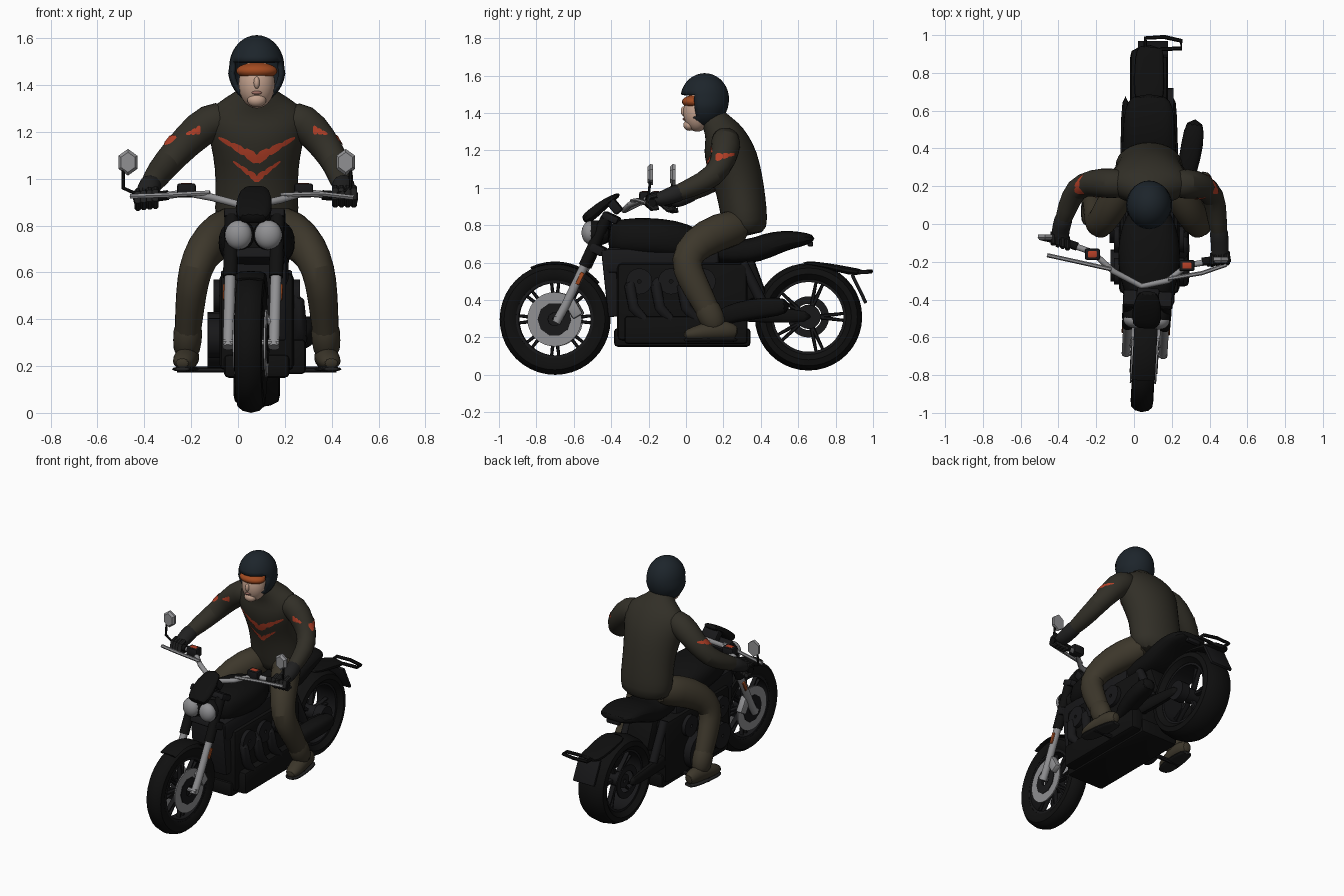
import bpy, bmesh, math
from mathutils import Vector, Matrix

if "Cube" in bpy.data.objects:
    bpy.data.objects.remove(bpy.data.objects["Cube"])

COLOURS = dict(black=(.005, .005, .005), dark_metal=(.009, .009, .010), silver=(.28, .28, .29), suit_olive=(.046, .038, .024),
               jacket=(.031, .028, .020), glove=(.015, .015, .015), helmet_blue=(.012, .018, .024),
               red_orange=(.45, .05, .02), lens_orange=(.36, .07, .015), skin=(.55, .36, .27), lips=(.35, .16, .13))
for name, c in COLOURS.items():
    bpy.data.materials.new(name).diffuse_color = (*c, 1)
BLACK, DARK, SILVER, SUIT, JACKET, GLOVE, HELMET, RED, ORANGE, SKIN, LIPS = [bpy.data.materials[n] for n in COLOURS]
CX, Z = .08, (0, 0, 1)

def finish(name, bm, mat, sub=0, angle=40):
    bmesh.ops.recalc_face_normals(bm, faces=bm.faces)
    me = bpy.data.meshes.new(name)
    bm.to_mesh(me)
    bm.free()
    me.materials.append(mat)
    ob = bpy.data.objects.new(name, me)
    bpy.context.collection.objects.link(ob)
    if sub:
        s = ob.modifiers.new("smooth", 'SUBSURF')
        s.levels = s.render_levels = sub
    bpy.ops.object.select_all(action='DESELECT')
    ob.select_set(True)
    bpy.context.view_layer.objects.active = ob
    bpy.ops.object.shade_smooth_by_angle(angle=math.radians(angle))
    return ob

def skin_rows(bm, rows, loop=False):
    n = len(rows[0])
    for r, s in list(zip(rows, rows[1:])) + ([(rows[-1], rows[0])] if loop else []):
        for i in range(n):
            bm.faces.new((r[i], r[(i+1) % n], s[(i+1) % n], s[i]))
    if not loop:
        bm.faces.new(rows[0])
        bm.faces.new(rows[-1])

def loft(name, secs, mat, n=12, power=2, sub=1, ref=(1, 0, 0)):
    """Superellipse sections (x, y, z, half width, half height) along a path."""
    bm, rows = bmesh.new(), []
    P = [Vector(s[:3]) for s in secs]
    f = lambda q: math.copysign(abs(q)**(2/power), q)
    for i, s in enumerate(secs):
        t = (P[min(i+1, len(P)-1)] - P[max(i-1, 0)]).normalized()
        u = Vector(ref)
        u = (u - t * u.dot(t)).normalized()
        v = t.cross(u)
        angles = [2*math.pi*(k+.5)/n for k in range(n)]
        rows.append([bm.verts.new(P[i] + u*s[3]*f(math.cos(a)) + v*s[4]*f(math.sin(a))) for a in angles])
    skin_rows(bm, rows)
    return finish(name, bm, mat, sub)

def tube(name, pts, r, mat, n=8, ref=(1, 0, 0)):
    return loft(name, [(*p, r, r) for p in pts], mat, n, sub=0, ref=ref)

def lathe(name, c, prof, mat, n=36, a0=0, a1=360):
    """Spin a closed (radius, x) profile about the x axis."""
    bm, full, rows = bmesh.new(), a1 - a0 == 360, []
    for i in range(n if full else n+1):
        a = math.radians(a0 + (a1-a0)*i/n)
        rows.append([bm.verts.new((c[0]+x, c[1]+r*math.cos(a), c[2]+r*math.sin(a))) for r, x in prof])
    skin_rows(bm, rows, full)
    return finish(name, bm, mat)

def ring(name, c, r0, r1, w, mat, n=36):
    return lathe(name, c, [(r0, -w), (r1, -w), (r1, w), (r0, w)], mat, n)

def box(name, c, size, mat, tilt=0, bevel=.01):
    bm = bmesh.new()
    M = Matrix.Translation(c) @ Matrix.Rotation(math.radians(tilt), 4, 'X') @ Matrix.Diagonal((*size, 1))
    bmesh.ops.create_cube(bm, size=1, matrix=M)
    bmesh.ops.bevel(bm, geom=bm.edges[:], offset=bevel, segments=2, affect='EDGES', profile=.5)
    return finish(name, bm, mat)

def ball(name, c, r, mat, cut=None):
    bm = bmesh.new()
    bmesh.ops.create_uvsphere(bm, u_segments=28, v_segments=18, radius=1)
    if cut:
        bmesh.ops.delete(bm, geom=[f for f in bm.faces if cut(f.calc_center_median())], context='FACES')
    bmesh.ops.transform(bm, matrix=Matrix.Translation(c) @ Matrix.Diagonal((*r, 1)), verts=bm.verts)
    return finish(name, bm, mat)

def wheel(label, c, R, hw, spokes):
    half = [(.70*R, .72*hw), (.80*R, hw), (.91*R, .93*hw), (.97*R, .6*hw), (R, 0)]
    lathe(label+"_tyre", c, half + [(r, -x) for r, x in half[-2::-1]], BLACK, 40)
    ring(label+"_rim", c, .65*R, .73*R, .7*hw, DARK)
    ring(label+"_hub", c, .012, .16*R, .75*hw, DARK, 20)
    for i in range(spokes * 2):
        a = 2*math.pi*(i//2)/spokes
        b = a + (.10 if i % 2 else -.10)
        p, q = [(c[0], c[1]+r*math.cos(t), c[2]+r*math.sin(t)) for r, t in ((.12*R, a), (.67*R, b))]
        loft(label+"_spoke", [(*p, .02, .012), (*q, .015, .008)], DARK, 6, sub=0)

# Front wheel, brakes, fork and lights
FW, RW = (CX, -.70, .297), (CX, .655, .31)
wheel("front", FW, .297, .06, 8)
lathe("front_fender", FW, [(.298, -.062), (.306, -.045), (.309, 0), (.306, .045), (.298, .062), (.294, .05), (.302, 0), (.294, -.05)],
      BLACK, 16, 40, 115)
for s in (-1, 1):
    x, disc = CX + s*.098, (CX + s*.066, FW[1], FW[2])
    ring("brake_disc", disc, .085, .145, .004, SILVER)
    ring("disc_carrier", disc, .035, .09, .008, DARK, 10)
    box("brake_caliper", (CX + s*.08, -.60, .36), (.045, .06, .11), SILVER, 30)
    tube("fork_lower", [(x, -.69, .28), (x, -.64, .37), (x, -.53, .60)], .024, SILVER, 12)
    tube("fork_upper", [(x, -.54, .58), (x, -.42, .84)], .031, BLACK, 12)
    box("fork_reflector", (x + s*.024, -.56, .515), (.012, .022, .07), ORANGE, -25, .004)
    ball("headlight", (CX + s*.064, -.51, .76), (.058, .045, .062), SILVER)
    loft("headlight_shell", [(CX + s*.064, -.535, .76, .067, .068), (CX + s*.06, -.47, .76, .068, .07),
                             (CX + s*.05, -.40, .76, .05, .06)], BLACK, 14)
box("lower_fork_clamp", (CX, -.47, .67), (.26, .08, .05), DARK, -25)
box("upper_fork_clamp", (CX, -.40, .84), (.26, .09, .04), DARK, -25)
tube("front_axle", [(CX-.12, -.69, .30), (CX+.12, -.69, .30)], .014, SILVER, ref=Z)
loft("flyscreen", [(CX, -.55, .82, .07, .03), (CX, -.50, .86, .08, .032), (CX, -.43, .92, .078, .026), (CX, -.35, .97, .05, .012)],
     BLACK, 12, 3)
box("instrument_panel", (CX, -.38, .90), (.12, .05, .08), DARK, 40)
turn = Matrix.Translation((CX, -.40, 0)) @ Matrix.Rotation(math.radians(-3.2), 4, 'Z') @ Matrix.Translation((-CX, .40, 0))
for ob in bpy.context.collection.objects:
    ob.data.transform(Matrix.Translation((-.008, 0, 0)) @ turn)

# Handlebar, levers, grips and mirrors
tube("handlebar", [(-.43, -.075, .91), (-.22, -.15, .94), (-.11, -.25, .92), (.04, -.33, .88),
                   (.18, -.30, .91), (.28, -.22, .94), (.50, -.18, .92)], .016, SILVER, 10, Z)
for s, grip, lever, pod, m in (
        (-1, [(-.44, -.07, .91), (-.30, -.12, .93)], [(-.46, -.165, .925), (-.3, -.20, .93), (-.12, -.24, .94)],
         (-.22, -.16, .95), (-.47, -.07, 1.07)),
        (1, [(.51, -.18, .92), (.36, -.20, .93)], [(.49, -.215, .92), (.36, -.26, .935), (.18, -.29, .93)],
         (.28, -.22, .95), (.46, -.19, 1.07))):
    tube("grip", grip, .022, BLACK, 10, Z)
    tube("lever", lever, .011, SILVER, 6, Z)
    box("switch_pod", pod, (.08, .06, .06), DARK)
    box("fluid_cap", (pod[0], pod[1], pod[2]+.025), (.05, .035, .015), RED, 0, .005)
    tube("mirror_stem", [(m[0]-s*.07, m[1]-.03, .92), (m[0]+s*.02, m[1]-.01, .96), (m[0]+s*.02, m[1], 1.05)], .008, BLACK, 6, (0, 1, 0))
    loft("mirror", [(*m[:1], m[1]+d, m[2], .046*k, .057*k) for d, k in ((.014, .96), (-.002, 1), (-.016, .75))], SILVER, 6, sub=0)

# Tank, seat, engine and frame
loft("fuel_tank", [(CX, -.42, .74, .09, .07), (CX, -.36, .735, .14, .10), (CX, -.22, .735, .17, .11),
                   (CX, -.06, .72, .165, .11), (CX, .05, .70, .12, .085), (CX, .12, .69, .08, .05)], BLACK, 16, 2.6)
loft("seat", [(CX, .05, .69, .10, .06), (CX, .18, .66, .13, .07), (CX, .34, .655, .145, .065), (CX, .43, .69, .145, .07),
              (CX, .53, .72, .14, .055), (CX, .61, .725, .13, .042), (CX, .69, .73, .10, .02)], BLACK, 14, 3)
box("radiator", (CX, -.40, .49), (.25, .07, .36), DARK, 6)
box("frame_spine", (CX, -.13, .61), (.27, .62, .14), DARK, 0, .03)
box("engine_block", (CX, -.02, .39), (.32, .70, .42), BLACK, 0, .03)
box("sump", (CX, -.02, .20), (.28, .73, .10), BLACK, 0, .02)
box("rear_subframe", (CX, .30, .50), (.18, .20, .22), BLACK, 20, .02)
for y in (-.25, -.08, .09):
    ring("cylinder_cover", (CX, y, .50), .01, .07, .185, DARK, 16)
ring("clutch_cover", (CX-.15, .02, .31), .01, .12, .06, DARK, 24)
ring("generator_cover", (CX-.15, -.22, .32), .01, .085, .055, DARK, 24)

# Exhaust
for y in (-.28, -.14, .0):
    tube("header_pipe", [(.20, y, .52), (.255, y-.02, .47), (.265, y, .36), (.26, y+.07, .28), (.25, .22, .26)], .03, DARK, 10, (0, 1, 0))
box("exhaust_collector", (.24, .0, .24), (.10, .66, .15), BLACK, 0, .02)
loft("muffler", [(.26, .16, .30, .035, .045), (.28, .28, .34, .055, .055), (.31, .42, .36, .062, .058), (.325, .56, .37, .05, .045)], BLACK, 12, 3)

# Rear wheel, swingarm and tail
wheel("rear", RW, .287, .10, 5)
ring("rear_brake_disc", (CX-.09, RW[1], RW[2]), .07, .11, .004, DARK)
ring("drive_housing", (CX+.10, RW[1], RW[2]), .01, .065, .03, DARK, 20)
for s in (-1, 1):
    x = CX + s*.125
    loft("swingarm", [(x, .22, .34, .03, .06), (x, .45, .32, .028, .045), (x, .69, .31, .022, .035)], BLACK, 8, 3)
    tube("shock", [(x, .30, .60), (x, .42, .36)], .028, DARK, 10)
    tube("footpeg", [(CX + s*.14, .12, .185), (CX + s*.34, .12, .185)], .014, DARK, 8, Z)
loft("tail_bracket", [(CX, .62, .60, .08, .012), (CX, .75, .585, .085, .016), (CX, .88, .552, .08, .024), (.09, .95, .55, .07, .014)], BLACK, 10, 3)
tube("tail_loop", [(.06, .90, .55), (.06, .985, .553), (.16, .99, .553), (.25, .97, .55), (.25, .93, .55), (.14, .925, .55)], .011, BLACK, 6, Z)
box("number_plate", (.10, .925, .46), (.16, .018, .17), DARK, 26, .004)
box("tail_light", (CX, .665, .70), (.10, .03, .03), DARK)

# Rider torso and head
torso = loft("jacket", [(CX, .32, .74, .16, .11), (CX, .315, .82, .185, .125), (CX, .30, .93, .18, .13),
                        (CX, .28, 1.04, .18, .135), (CX, .245, 1.15, .20, .145), (CX, .215, 1.24, .225, .13),
                        (CX, .195, 1.305, .205, .10), (CX, .155, 1.355, .09, .075), (CX, .13, 1.41, .065, .065)], JACKET, 16)
for name, c, r, mat in (("face", (.0, .06, 1.405), (.078, .075, .105), SKIN), ("nose", (0, -.012, 1.41), (.013, .016, .026), SKIN),
                        ("chin", (0, .018, 1.335), (.04, .032, .03), SKIN), ("lips", (0, -.006, 1.367), (.022, .012, .008), LIPS),
                        ("goggles", (0, .045, 1.46), (.088, .066, .036), ORANGE)):
    ball(name, (CX + c[0], *c[1:]), r, mat)
helmet = ball("helmet", (CX, .10, 1.475), (.118, .13, .138), HELMET,
              lambda p: (p.y < -.42 and p.z < .14) or p.z < -.93)
for v in helmet.data.vertices:
    if v.co.z < 1.475:
        v.co = ((v.co.x - CX)*1.05 + CX, v.co.y, 1.475 + (v.co.z - 1.475)*1.1)
helmet.modifiers.new("shell", 'SOLIDIFY').thickness = .018

# Arms and gloved hands
arms = []
for path, hand, along in (
        ([(-.02, .21, 1.265), (-.12, .215, 1.25), (-.22, .22, 1.16), (-.31, .195, 1.06), (-.355, .08, 1.0), (-.385, -.01, .955)],
         (-.39, -.055, .925), Vector((.93, -.33, .1))),
        ([(.19, .21, 1.265), (.28, .215, 1.25), (.36, .205, 1.16), (.425, .155, 1.06), (.44, .03, 1.0), (.455, -.09, .955)],
         (.455, -.15, .935), Vector((.98, .1, 0)))):
    arms.append(loft("sleeve", [(*p, r, r) for p, r in zip(path, (.07, .087, .075, .065, .055, .042))], JACKET, 12, ref=Z))
    e, h = Vector(path[-1]), Vector(hand)
    loft("glove", [(*e.lerp(Vector(path[-2]), .75), .056, .056), (*e, .05, .048), (*h, .05, .04),
                   (h.x, h.y-.045, h.z+.005, .044, .025)], GLOVE, 10)
    for k in range(4):
        q = h + along*(k-1.5)*.027
        tube("finger", [q + Vector(d) for d in ((0, -.01, .025), (0, -.05, .015), (0, -.06, -.02), (0, -.03, -.045), (0, .0, -.04))], .015, GLOVE)

# Legs and boots
leg = [(.01, .32, .80, .10, .10), (-.07, .18, .77, .095, .105), (-.145, .05, .70, .085, .10), (-.185, -.01, .61, .074, .09),
       (-.20, .03, .51, .068, .082), (-.21, .09, .40, .062, .07), (-.217, .14, .30, .055, .064), (-.22, .165, .24, .05, .055)]
boot = [(-.205, .28, .225, .03, .035), (-.21, .22, .24, .05, .055), (-.22, .13, .235, .055, .055),
        (-.232, .04, .22, .052, .04), (-.24, -.015, .21, .03, .022)]
sole = [(x, y, .187, a+.004, .012) for x, y, z, a, b in boot]
cuff = [(x, y, z, a+.008, b+.008) for x, y, z, a, b in leg[5:]]
for f in (list, lambda pts: [(2*CX - p[0], *p[1:]) for p in pts]):
    for name, part, mat in (("trouser_leg", leg, SUIT), ("boot", boot, SUIT), ("boot_sole", sole, GLOVE), ("boot_cuff", cuff, SUIT)):
        loft(name, f(part), mat, 12)

# Jacket flashes laid onto the cloth
def flash(name, a, b, w, target, axis):
    bm, rows = bmesh.new(), []
    for i in range(13):
        h = w*(.25 + .75*i/12)*(1 if i % 4 else .6)
        p = Vector(a).lerp(Vector(b), i/12)
        rows.append([bm.verts.new(p + Vector((0, 0, h*k))) for k in (-.5, -.17, .17, .5)])
    for r, s in zip(rows, rows[1:]):
        for k in range(3):
            bm.faces.new((r[k], r[k+1], s[k+1], s[k]))
    m = finish(name, bm, RED).modifiers.new("wrap", 'SHRINKWRAP')
    m.target, m.offset, m.wrap_method, m.wrap_mode = target, .004, 'PROJECT', 'ABOVE_SURFACE'
    setattr(m, "use_project_" + axis, True)
    m.use_negative_direction = True

for s, arm in zip((-1, 1), arms):
    flash("chest_flash", (CX+s*.16, .05, 1.175), (CX, .05, 1.085), .055, torso, "y")
    flash("lower_chest_flash", (CX+s*.10, .05, 1.075), (CX, .05, 1.0), .04, torso, "y")
    flash("sleeve_flash", (CX+s*.30, .05, 1.19), (CX+s*.24, .05, 1.21), .04, arm, "y")
    flash("sleeve_side_flash", (CX+s*.42, .26, 1.18), (CX+s*.42, .16, 1.16), .045, arm, "x")

for m in bpy.data.materials:
    if m.users and not m.is_grease_pencil:
        m.use_nodes = True
        m.node_tree.nodes["Principled BSDF"].inputs["Base Color"].default_value = m.diffuse_color
